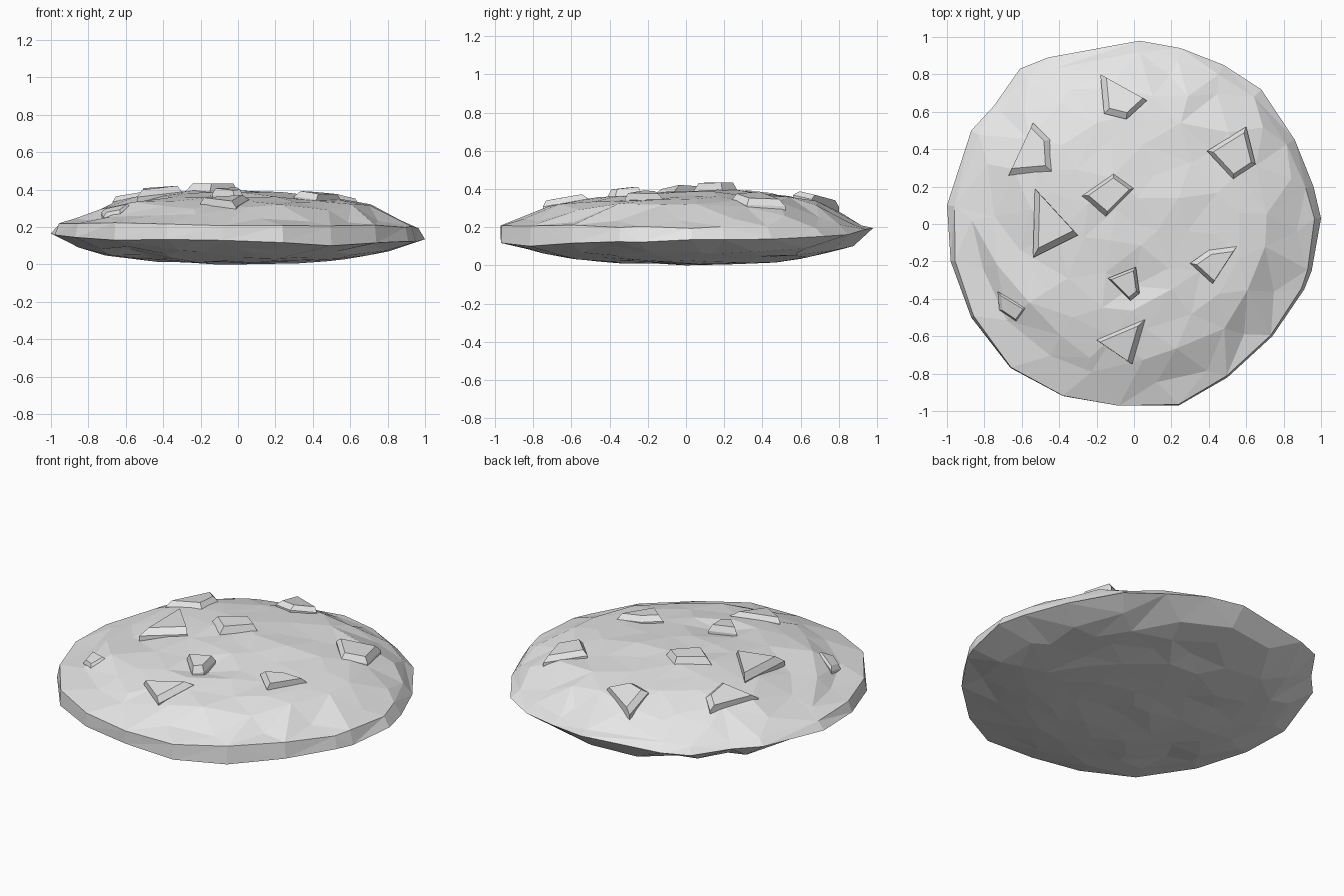
import bpy, bmesh, math, random
from mathutils import Vector
from mathutils.geometry import delaunay_2d_cdt

random.seed(7)
if "Cube" in bpy.data.objects:
    bpy.data.objects.remove(bpy.data.objects["Cube"], do_unlink=True)

grey = bpy.data.materials.new("plain_grey")
grey.use_nodes = True
colour = (0.8, 0.8, 0.8, 1)
grey.diffuse_color = colour
grey.node_tree.nodes["Principled BSDF"].inputs["Base Color"].default_value = colour

# Body outline seen from above, and the height profiles by radius
OUTLINE = [Vector(p) for p in (
    (1, .03), (.96, .2), (.86, .45), (.68, .72), (.48, .85), (.25, .94), (.03, .98),
    (-.46, .89), (-.61, .83), (-.75, .63), (-.87, .5), (-1, .1), (-.98, -.2), (-.87, -.5),
    (-.66, -.77), (-.38, -.92), (-.08, -.97), (.24, -.97), (.5, -.82), (.74, -.6),
    (.91, -.35), (.95, -.25))]
TOP = [(0, .385), (.25, .383), (.5, .363), (.72, .325), (.88, .25), (1, .2)]
BOTTOM = [(0, 0), (.45, .015), (.7, .045), (.9, .095), (1, .15)]


def profile(points, r):
    """Linear interpolation along a list of (radius, height) points."""
    for (r0, z0), (r1, z1) in zip(points, points[1:]):
        if r <= r1:
            return z0 + (z1 - z0) * (r - r0) / (r1 - r0)
    return points[-1][1]


def top_height(p):
    r = min(p.length / .98, 1)
    return profile(TOP, r) + (.03 * p.y - .022 * p.x) * (1 - r * r)


def bottom_height(p):
    return profile(BOTTOM, min(p.length / .98, 1))


def jitter(amount):
    return random.uniform(-amount, amount)


def finish(bm, name):
    bmesh.ops.recalc_face_normals(bm, faces=bm.faces)
    mesh = bpy.data.meshes.new(name)
    bm.to_mesh(mesh)
    bm.free()
    mesh.materials.append(grey)
    obj = bpy.data.objects.new(name, mesh)
    bpy.context.collection.objects.link(obj)


def cap(bm, rim, height, rough, dent):
    """Fill a rim with an irregular faceted surface following a height rule."""
    n = len(rim)
    verts = list(rim)
    for scale, count in ((.86, 18), (.74, 19), (.6, 17), (.46, 13), (.31, 9), (.15, 5), (0, 1)):
        turn = random.random()
        for i in range(count):
            a = math.tau * (i + turn) / count
            p = Vector((math.cos(a), math.sin(a))) * scale * .98
            if scale:
                p += Vector((jitter(.038), jitter(.038)))
            z = height(p)
            if scale:
                z += jitter(rough)
                if random.random() < .06:
                    z += dent
            verts.append(bm.verts.new((p.x, p.y, max(z, 0))))
    flat = [v.co.xy for v in verts]
    loop = [(i, (i + 1) % n) for i in range(n)]
    _, _, faces, source, _, _ = delaunay_2d_cdt(flat, loop, [], 1, 1e-5)
    for face in faces:
        bm.faces.new([verts[source[i][0]] for i in face])


# Round body: upper cap, lower cap and a rim band, upright at the front, sloping at the back
bm = bmesh.new()
upper, lower = [], []
for p in OUTLINE:
    q = p * (.968 - .032 * p.y + jitter(.006))
    upper.append(bm.verts.new((q.x, q.y, .212 - .01 * p.x + jitter(.012))))
    lower.append(bm.verts.new((p.x, p.y, .15 + .035 * p.y - .02 * p.x + jitter(.012))))
cap(bm, upper, top_height, .009, -.022)
cap(bm, lower, bottom_height, .007, .025)
for i in range(len(OUTLINE)):
    j = (i + 1) % len(OUTLINE)
    bm.faces.new((lower[i], lower[j], upper[j], upper[i]))
bmesh.ops.triangulate(bm, faces=[f for f in bm.faces if len(f.verts) > 3])
finish(bm, "round_body")


# Raised chips: tapered, tilted slabs; the lean moves the upper face sideways
def chip(name, lift, lean, corners):
    points = [Vector(c) for c in corners]
    centre = sum(points, Vector((0, 0))) / len(points)
    step = .08
    tilt = Vector([(top_height(centre + d) - top_height(centre - d)) / (2 * step)
                   for d in (Vector((step, 0)), Vector((0, step)))])
    bm = bmesh.new()

    def ring(scale, shift, rise):
        verts = []
        for p in points:
            q = centre + (p - centre) * scale + shift
            z = top_height(centre) + tilt.dot(q - centre) + rise
            verts.append(bm.verts.new((q.x, q.y, z)))
        return verts

    base = ring(1, Vector((0, 0)), -.03)
    foot = ring(1, Vector((0, 0)), 0)
    crown = ring(.78, Vector(lean), lift)
    bm.faces.new(base[::-1])
    bm.faces.new(crown)
    for low, high in ((base, foot), (foot, crown)):
        for i in range(len(points)):
            j = (i + 1) % len(points)
            bm.faces.new((low[i], low[j], high[j], high[i]))
    finish(bm, name)


chip("back_chip", .028, (.01, .015), ((-.18, .8), (-.16, .59), (-.04, .56), (.07, .66)))
chip("back_right_chip", .03, (-.015, .01), ((-.54, .54), (-.67, .26), (-.44, .28), (-.45, .45)))
chip("middle_chip", .042, (.005, 0), ((-.28, .15), (-.15, .04), (0, .19), (-.11, .27)))
chip("right_chip", .035, (.01, .015), ((-.53, .19), (-.54, -.18), (-.3, -.06)))
chip("back_left_chip", .032, (0, 0), ((.6, .52), (.39, .39), (.53, .24), (.65, .32)))
chip("left_chip", .032, (.01, -.01), ((.55, -.12), (.4, -.14), (.3, -.21), (.42, -.32)))
chip("front_middle_chip", .036, (-.005, 0), ((.01, -.23), (-.14, -.29), (-.02, -.41), (.03, -.37)))
chip("front_chip", .03, (-.015, -.01), ((.06, -.51), (-.2, -.62), (-.01, -.75)))
chip("front_right_chip", .018, (.005, -.005), ((-.73, -.36), (-.72, -.46), (-.63, -.52), (-.58, -.45)))
